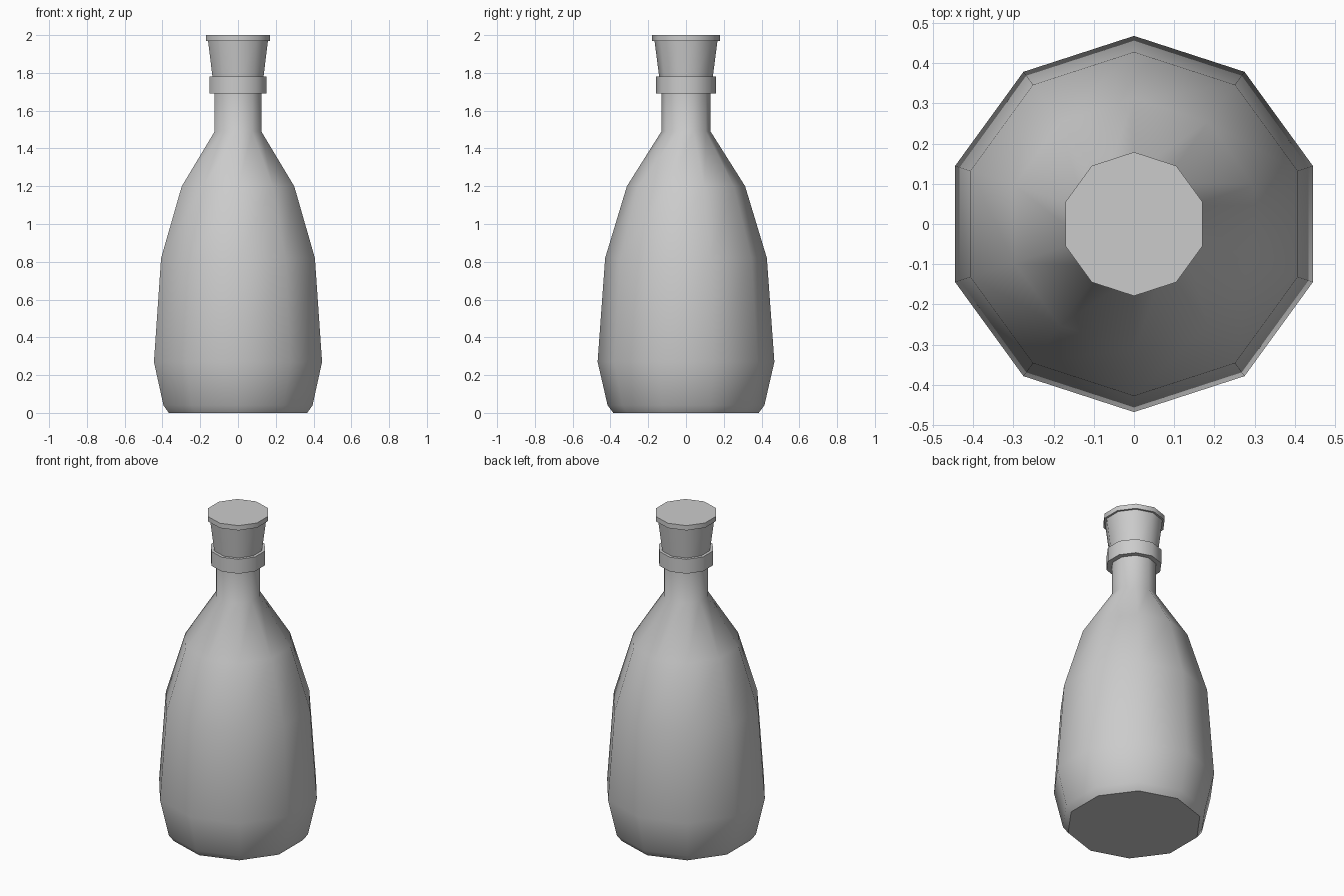
import bpy
import bmesh
from math import pi, cos, sin, radians

SIDES = 10

cube = bpy.data.objects.get("Cube")
if cube:
    bpy.data.objects.remove(cube, do_unlink=True)

# Single plain grey
grey = bpy.data.materials.new("plain_grey")
grey.use_nodes = True
colour = (0.6, 0.6, 0.6, 1)
grey.diffuse_color = colour
grey.node_tree.nodes["Principled BSDF"].inputs["Base Color"].default_value = colour


def turned_part(name, profile):
    """Revolve (radius, height) points into a closed ten-sided solid."""
    bm = bmesh.new()
    rings = []
    for radius, z in profile:
        angles = [pi / 2 + 2 * pi * i / SIDES for i in range(SIDES)]
        rings.append([bm.verts.new((radius * cos(a), radius * sin(a), z)) for a in angles])
    for low, high in zip(rings, rings[1:]):
        for i in range(SIDES):
            j = (i + 1) % SIDES
            bm.faces.new((low[i], low[j], high[j], high[i]))
    bm.faces.new(rings[0][::-1])
    bm.faces.new(rings[-1])
    mesh = bpy.data.meshes.new(name)
    bm.to_mesh(mesh)
    bm.free()
    mesh.materials.append(grey)
    obj = bpy.data.objects.new(name, mesh)
    bpy.context.collection.objects.link(obj)
    # Smooth around the sides, sharp at the rims
    bpy.ops.object.select_all(action='DESELECT')
    obj.select_set(True)
    bpy.context.view_layer.objects.active = obj
    bpy.ops.object.shade_smooth_by_angle(angle=radians(42))
    return obj


# Body with sloping shoulders and a straight neck
turned_part("bottle_body", [
    (0.385, 0), (0.415, 0.04), (0.468, 0.27), (0.428, 0.82),
    (0.313, 1.2), (0.13, 1.49), (0.13, 1.73)])

# Lip around the mouth
turned_part("neck_collar", [(0.16, 1.69), (0.16, 1.78)])

# Tapered stopper and its flat cap
turned_part("stopper", [(0.137, 1.74), (0.168, 1.98)])
turned_part("stopper_cap", [(0.179, 1.97), (0.179, 2)])
